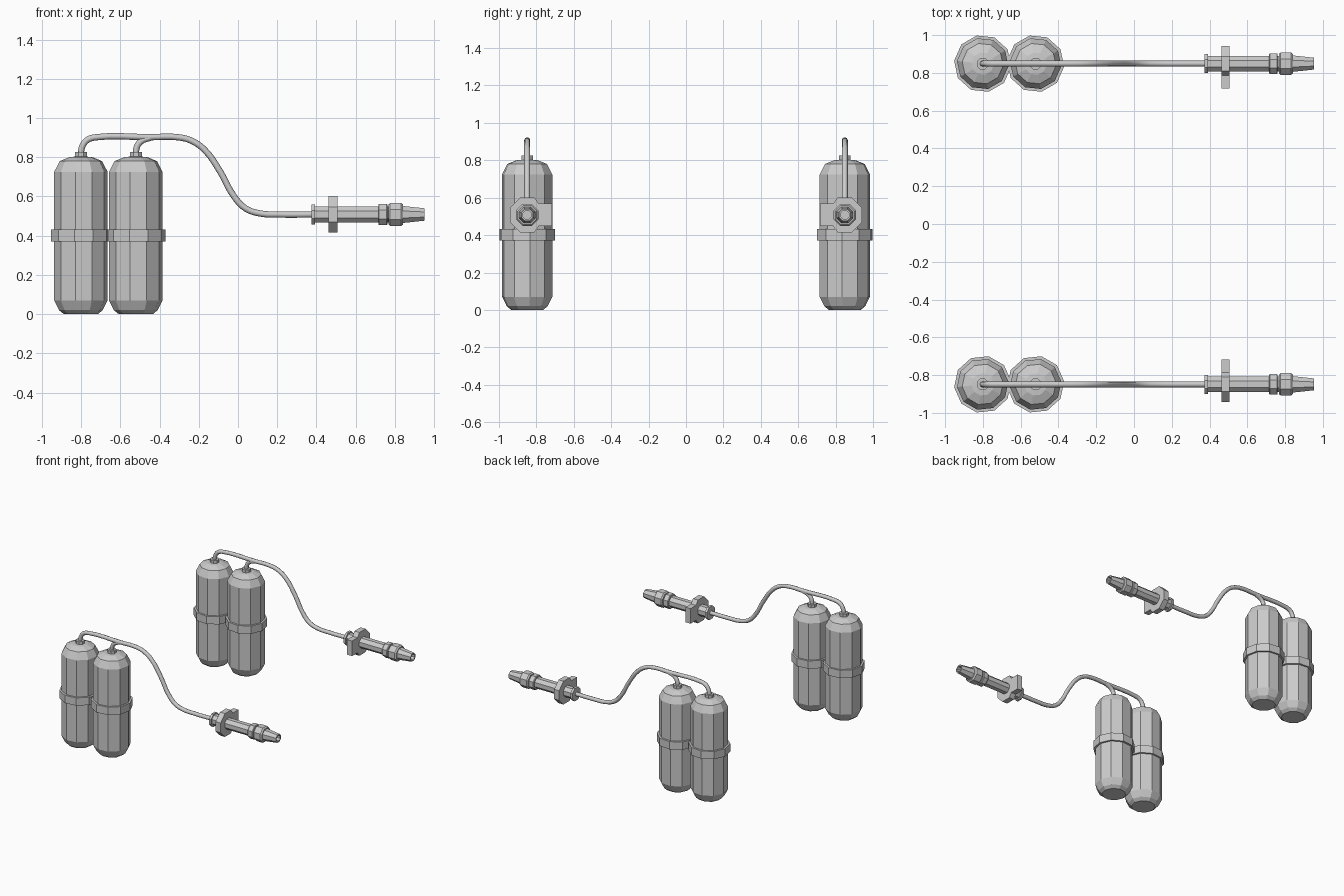
import bpy, math
from mathutils import Matrix, Vector

if "Cube" in bpy.data.objects:
    bpy.data.objects.remove(bpy.data.objects["Cube"])

Z_NOZZLE, Y_SIDE = 0.508, 0.849


def lathe(name, profile, sides, matrix, phase=0.0):
    """Revolve (radius, height) points around local z; ends are capped."""
    verts = [matrix @ Vector((r * math.cos(phase + 2 * math.pi * k / sides),
                              r * math.sin(phase + 2 * math.pi * k / sides), h))
             for r, h in profile for k in range(sides)]
    faces = [(i * sides + k, i * sides + (k + 1) % sides,
              (i + 1) * sides + (k + 1) % sides, (i + 1) * sides + k)
             for i in range(len(profile) - 1) for k in range(sides)]
    last = (len(profile) - 1) * sides
    faces += [tuple(reversed(range(sides))), tuple(range(last, last + sides))]
    return mesh_object(name, verts, faces)


def mesh_object(name, verts, faces):
    mesh = bpy.data.meshes.new(name)
    mesh.from_pydata(verts, [], faces)
    obj = bpy.data.objects.new(name, mesh)
    bpy.context.collection.objects.link(obj)
    return obj


def hose(name, points, y, radius=0.016):
    curve = bpy.data.curves.new(name, 'CURVE')
    curve.dimensions = '3D'
    curve.bevel_depth = radius
    curve.bevel_resolution = 2
    curve.resolution_u = 4
    spline = curve.splines.new('BEZIER')
    spline.bezier_points.add(len(points) - 1)
    for p, (x, z) in zip(spline.bezier_points, points):
        p.co = (x, y, z)
        p.handle_left_type = p.handle_right_type = 'AUTO'
    obj = bpy.data.objects.new(name, curve)
    bpy.context.collection.objects.link(obj)
    return obj


tank_profile = [(0.087, 0.0), (0.112, 0.02), (0.137, 0.07), (0.137, 0.725),
                (0.109, 0.78), (0.06, 0.80), (0.03, 0.803)]
band_profile = [(0.13, 0.37), (0.152, 0.37), (0.152, 0.432), (0.13, 0.432)]
nozzle_parts = {
    "rear_collar": [(0.055, 0.374), (0.055, 0.392)],
    "nozzle_body": [(0.044, 0.39), (0.044, 0.80)],
    "front_collar": [(0.055, 0.715), (0.059, 0.72), (0.059, 0.756), (0.055, 0.761)],
    "nozzle_nut": [(0.055, 0.767), (0.064, 0.776), (0.064, 0.832), (0.055, 0.842)],
    # the tip turns back inside for the open bore
    "nozzle_tip": [(0.047, 0.84), (0.034, 0.952), (0.024, 0.952), (0.024, 0.88)],
}
main_path = [(-0.801, 0.80), (-0.80, 0.83), (-0.788, 0.866), (-0.765, 0.89), (-0.72, 0.902),
             (-0.45, 0.902), (-0.30, 0.901), (-0.235, 0.883), (-0.17, 0.837), (-0.09, 0.725),
             (-0.02, 0.60), (0.04, 0.538), (0.12, 0.512), (0.20, 0.508), (0.39, 0.508)]
branch_path = [(-0.521, 0.80), (-0.52, 0.83), (-0.512, 0.86), (-0.49, 0.884), (-0.445, 0.90)]

for side, label in ((-1, "front"), (1, "back")):
    y = side * Y_SIDE
    phase = -side * math.radians(6)

    # pair of pressure tanks with bands and valve necks
    for n, x in enumerate((-0.801, -0.521), 1):
        place = Matrix.Translation((x, y, 0))
        lathe(f"{label}_tank_{n}", tank_profile, 10, place, phase)
        lathe(f"{label}_tank_band_{n}", band_profile, 10, place, phase)
        lathe(f"{label}_tank_neck_{n}", [(0.033, 0.79), (0.033, 0.826)], 8, place, math.pi / 8)

    # hoses
    hose(f"{label}_main_hose", main_path, y)
    hose(f"{label}_branch_hose", branch_path, y)

    # nozzle lying along x
    along_x = Matrix.Translation((0, y, Z_NOZZLE)) @ Matrix.Rotation(math.pi / 2, 4, 'Y')
    for part, profile in nozzle_parts.items():
        lathe(f"{label}_{part}", profile, 8, along_x, math.pi / 8)

    # mounting plate: octagon whose inner side is drawn out into a tab
    c = 0.093
    k = c * 0.414
    outline = [(-c, -k), (-k, -c), (k, -c), (0.062, -0.06), (0.132, -0.06),
               (0.132, 0.06), (0.062, 0.06), (k, c), (-k, c), (-c, k)]
    m = len(outline)
    verts = [(x, y - side * v, Z_NOZZLE + w) for x in (0.462, 0.506) for v, w in outline]
    faces = [tuple(range(m)), tuple(reversed(range(m, 2 * m)))]
    faces += [(i, m + i, m + (i + 1) % m, (i + 1) % m) for i in range(m)]
    plate = mesh_object(f"{label}_mounting_plate", verts, faces)

# make all face directions consistent
import bmesh
for obj in bpy.data.objects:
    if obj.type == 'MESH':
        bm = bmesh.new()
        bm.from_mesh(obj.data)
        bmesh.ops.recalc_face_normals(bm, faces=bm.faces)
        bm.to_mesh(obj.data)
        bm.free()
    else:
        obj.data.splines[0].use_smooth = True
